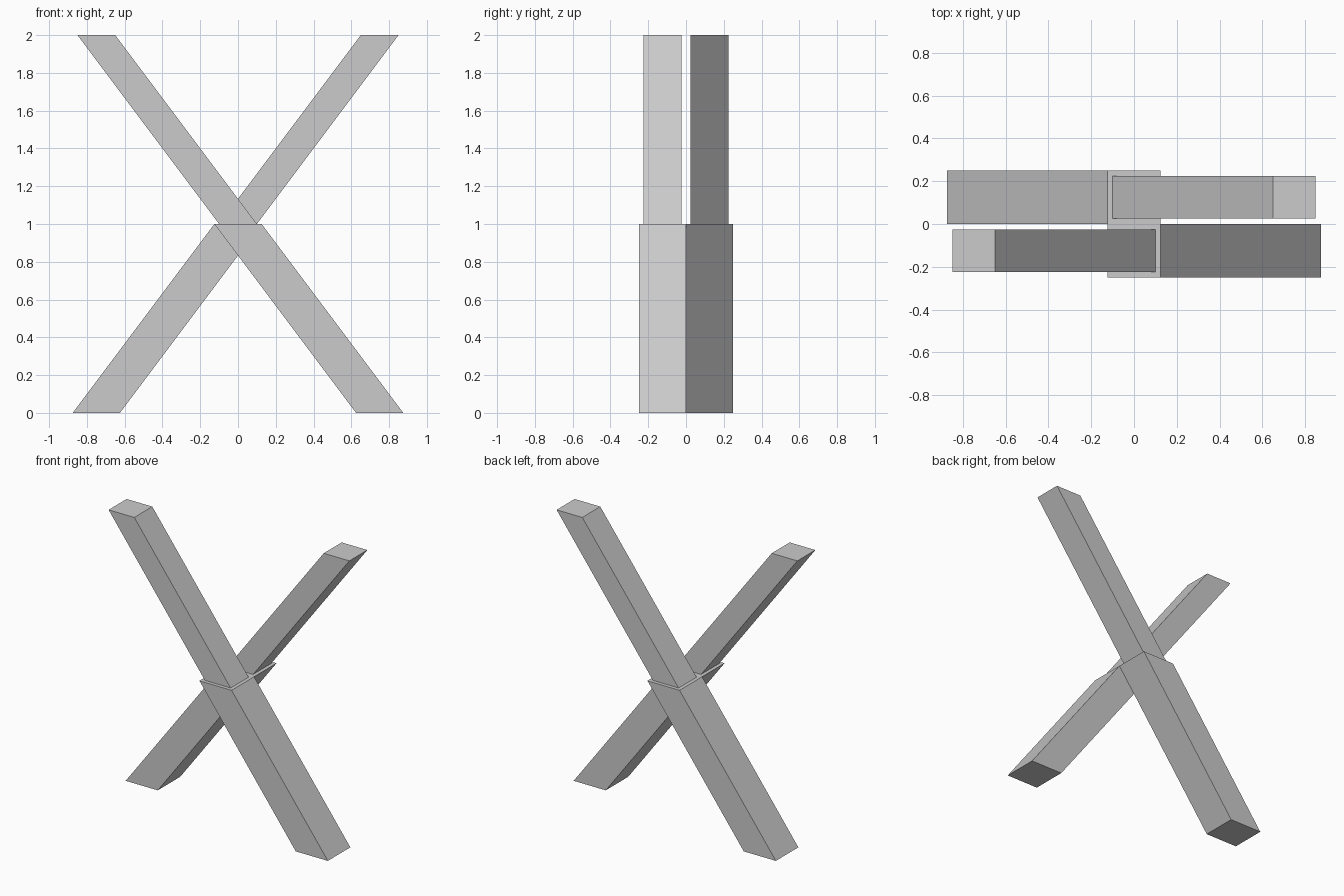
import bpy, bmesh

if "Cube" in bpy.data.objects:
    bpy.data.objects.remove(bpy.data.objects["Cube"])


def make_beam(name, side):
    """Slanted square beam: thick lower half, ledge, thinner upper half."""
    bm = bmesh.new()
    # (centre x, z, half width) of each square section
    sections = [(0.75, 0, 0.125), (0, 1, 0.125), (0, 1, 0.1), (-0.75, 2, 0.1)]
    corners = [(-1, -1), (1, -1), (1, 1), (-1, 1)]
    rings = [[bm.verts.new((side * cx + h * u, side * -0.125 + h * v, z))
              for u, v in corners] for cx, z, h in sections]
    # Side walls and ledge between neighbouring sections
    for a, b in zip(rings, rings[1:]):
        for i in range(4):
            j = (i + 1) % 4
            bm.faces.new((a[i], a[j], b[j], b[i]))
    # Foot and top caps
    bm.faces.new(rings[0][::-1])
    bm.faces.new(rings[-1])
    bmesh.ops.recalc_face_normals(bm, faces=bm.faces)
    mesh = bpy.data.meshes.new(name)
    bm.to_mesh(mesh)
    bm.free()
    bpy.context.collection.objects.link(bpy.data.objects.new(name, mesh))


# Two crossing beams, side by side in depth
make_beam("front_beam", 1)
make_beam("back_beam", -1)
